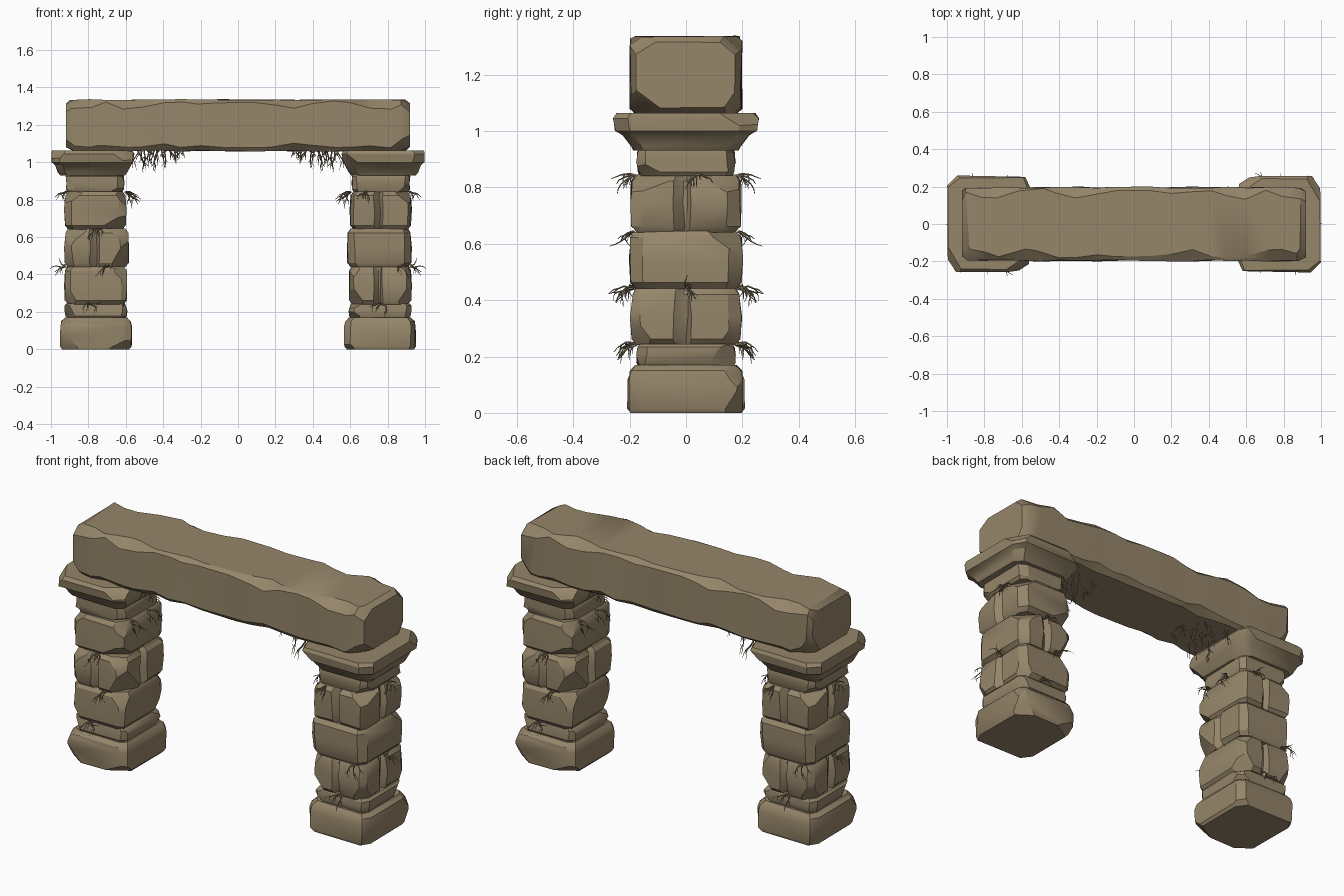
import bpy, bmesh, math, random
from mathutils import Vector

if "Cube" in bpy.data.objects:
    bpy.data.objects.remove(bpy.data.objects["Cube"])

random.seed(7)
U = random.uniform

stone_mat = bpy.data.materials.new("sandy_stone")
stone_mat.diffuse_color = (0.305, 0.238, 0.144, 1)
stone_mat.use_nodes = True
stone_mat.node_tree.nodes["Principled BSDF"].inputs["Base Color"].default_value = stone_mat.diffuse_color


def loft(name, rings, chips=0, depth=(0.012, 0.03)):
    """Skin closed rings, then slice off random corners like chipped stone."""
    bm = bmesh.new()
    vr = [[bm.verts.new(p) for p in r] for r in rings]
    n = len(vr[0])
    for a, b in zip(vr, vr[1:]):
        for i in range(n):
            j = (i + 1) % n
            bm.faces.new((a[i], a[j], b[j], b[i]))
    bm.faces.new(list(reversed(vr[0])))
    bm.faces.new(vr[-1])
    for _ in range(chips):
        no = Vector([random.choice((-1, 1)) * U(0.3, 1) for _ in range(3)]).normalized()
        far = max(v.co.dot(no) for v in bm.verts)
        bmesh.ops.bisect_plane(bm, geom=bm.verts[:] + bm.edges[:] + bm.faces[:],
                               plane_co=no * (far - U(*depth)), plane_no=no, clear_outer=True)
        bmesh.ops.holes_fill(bm, edges=[e for e in bm.edges if e.is_boundary], sides=0)
    bmesh.ops.recalc_face_normals(bm, faces=bm.faces[:])
    me = bpy.data.meshes.new(name)
    bm.to_mesh(me)
    bm.free()
    me.materials.append(stone_mat)
    ob = bpy.data.objects.new(name, me)
    bpy.context.collection.objects.link(ob)
    return ob


def outline(split=()):
    """Unit square with cut corners; split sides (0 front, 1 right, 2 back, 3 left) get a joint groove."""
    pts = []
    for k in range(4):
        c, d = U(0.12, 0.28), U(0.12, 0.28)
        side = [(-1 + c, -1), (1 - d, -1)]
        if k in split:
            side[1:1] = [(-0.22, -1), (-0.03, -0.82), (0.01, -0.82), (0.08, -1)]
        for x, y in side:
            for _ in range(k):
                x, y = -y, x
            pts.append((x, y))
    return pts


def block(name, cx, levels, split=(), chips=5, depth=(0.012, 0.03)):
    """levels: (z, half width x, half width y) from bottom to top."""
    pts = outline(split)
    rings = [[(cx + x * hx + U(-.005, .005), y * hy + U(-.005, .005), z) for x, y in pts]
             for z, hx, hy in levels]
    return loft(name, rings, chips, depth)


def course(z0, z1, hx, hy, r=0.022, inset=0.018):
    """Rounded-off levels for one squared stone."""
    return [(z0, hx - inset, hy - inset), (z0 + r, hx, hy), ((z0 + z1) / 2, hx + .002, hy + .002),
            (z1 - r, hx, hy), (z1, hx - inset, hy - inset)]


# One pillar (right); the other is this one turned half round
pillar = [
    block("pillar_base", 0.76, [(0, .182, .195), (.015, .19, .205), (.12, .19, .205),
                                (.15, .182, .195), (.17, .165, .178)], depth=(.01, .03)),
    block("pillar_base_step", 0.76, course(.165, .245, .162, .172, .012, .008), chips=3),
    block("pillar_course_low", 0.76, course(.24, .442, .165, .192), (0, 1)),
    block("pillar_course_mid", 0.756, course(.44, .645, .168, .196), (2, 3)),
    block("pillar_course_high", 0.763, course(.64, .845, .16, .192), (0, 1)),
    block("pillar_neck", 0.765, course(.84, .94, .152, .17, .015, .008), chips=2),
    block("pillar_cap", 0.778, [(.93, .175, .185), (.945, .185, .195), (.985, .203, .225),
                                (1.0, .22, .25), (1.045, .222, .255), (1.063, .212, .243)],
          chips=5, depth=(.01, .025)),
]

# Lintel: sections along x with edge chips (hundredths) on the front edges, reversed for the back
half = (.92, .885, .8, .72, .6, .5, .4, .3, .2, .1)
xs = [-x for x in half] + list(reversed(half))
top = [5, 6, 5, 2, 6, 5, 2, 2, 3, 2, 2, 4, 6, 3, 1, 2, 6, 6, 3, 5]
low = [4, 3, 2, 3, 2, 2, 4, 2, 3, 2, 2, 2, 4, 3, 2, 2, 3, 2, 4, 4]
rings = []
for i, x in enumerate(xs):
    s = 0.022 if i in (0, len(xs) - 1) else 0
    y, z0, z1 = 0.196 - s, 1.06 + s, 1.335 - s
    tf, lf, tb, lb = (v / 100 for v in (top[i], low[i], top[-1 - i], low[-1 - i]))
    sec = [(-y, z0 + lf), (-y + lf, z0), (y - lb, z0), (y, z0 + lb),
           (y, z1 - tb * .8), (y - tb, z1), (-y + tf, z1), (-y, z1 - tf * .8)]
    rings.append([(x + (U(-.02, .02) if not s else 0), a + U(-.005, .005), b + U(-.003, .003))
                  for a, b in sec])
lintel = loft("lintel", rings, 6, (.01, .025))

# Smooth the stones, keeping chipped edges crisp
for ob in pillar + [lintel]:
    ob.select_set(True)
bpy.context.view_layer.objects.active = lintel
bpy.ops.object.shade_smooth_by_angle(angle=math.radians(32))


def grow(cu, p, d, length, radius, forks):
    """One drooping root made of short wandering steps, with side shoots."""
    pts = [p.copy()]
    for _ in range(5):
        d = (d + Vector((U(-.5, .5), U(-.5, .5), U(-.75, .25)))).normalized()
        p = p + d * length / 5
        pts.append(p.copy())
    sp = cu.splines.new('POLY')
    sp.points.add(len(pts) - 1)
    for i, q in enumerate(pts):
        sp.points[i].co = (*q, 1)
        sp.points[i].radius = radius * (1 - 0.15 * i)
    for _ in range(forks):
        k = random.randint(1, 3)
        grow(cu, pts[k], (d + Vector((U(-1, 1), U(-1, 1), U(-.3, .3)))).normalized(),
             length * .5, radius * .6, 0)


def root_object(name):
    cu = bpy.data.curves.new(name, 'CURVE')
    cu.dimensions = '3D'
    cu.bevel_depth = 0.005
    cu.bevel_resolution = 0
    cu.use_fill_caps = True
    cu.materials.append(stone_mat)
    ob = bpy.data.objects.new(name, cu)
    bpy.context.collection.objects.link(ob)
    return ob


# Roots hanging under the lintel
hanging = root_object("hanging_roots")
for i in range(20):
    t = i / 19
    grow(hanging.data, Vector((.29 + .25 * t, U(-.15, .15), 1.066)),
         Vector((U(-.6, .6), U(-.4, .4), -.6)), U(.05, .09) + .09 * t * U(0, 1), 1, 2)

# Root tufts poking from the pillar joints: x, y, z, outward x, outward y
tufts = [(.605, -.05, .84, -1, 0), (.605, .1, .84, -1, 0), (.915, .03, .84, 1, 0),
         (.92, 0, .442, 1, 0), (.77, -.175, .242, 0, -1), (.86, -.18, .442, 0, -1),
         (.7, .18, .442, 0, 1), (.8, .175, .242, 0, 1), (.76, .185, .642, 0, 1),
         (.68, -.18, .842, 0, -1)]
joint = root_object("joint_roots")
for x, y, z, ox, oy in tufts:
    for _ in range(4):
        side = U(-1.2, 1.2)
        grow(joint.data, Vector((x, y, z)), Vector((ox + oy * side, oy + ox * side, U(0, .4))),
             U(.06, .11), .9, 1)

# Half-turn copies make the left pillar and its roots
for ob in pillar + [hanging, joint]:
    twin = ob.copy()
    twin.name = "left_" + ob.name
    twin.rotation_euler.z = math.pi
    bpy.context.collection.objects.link(twin)
    ob.name = "right_" + ob.name
